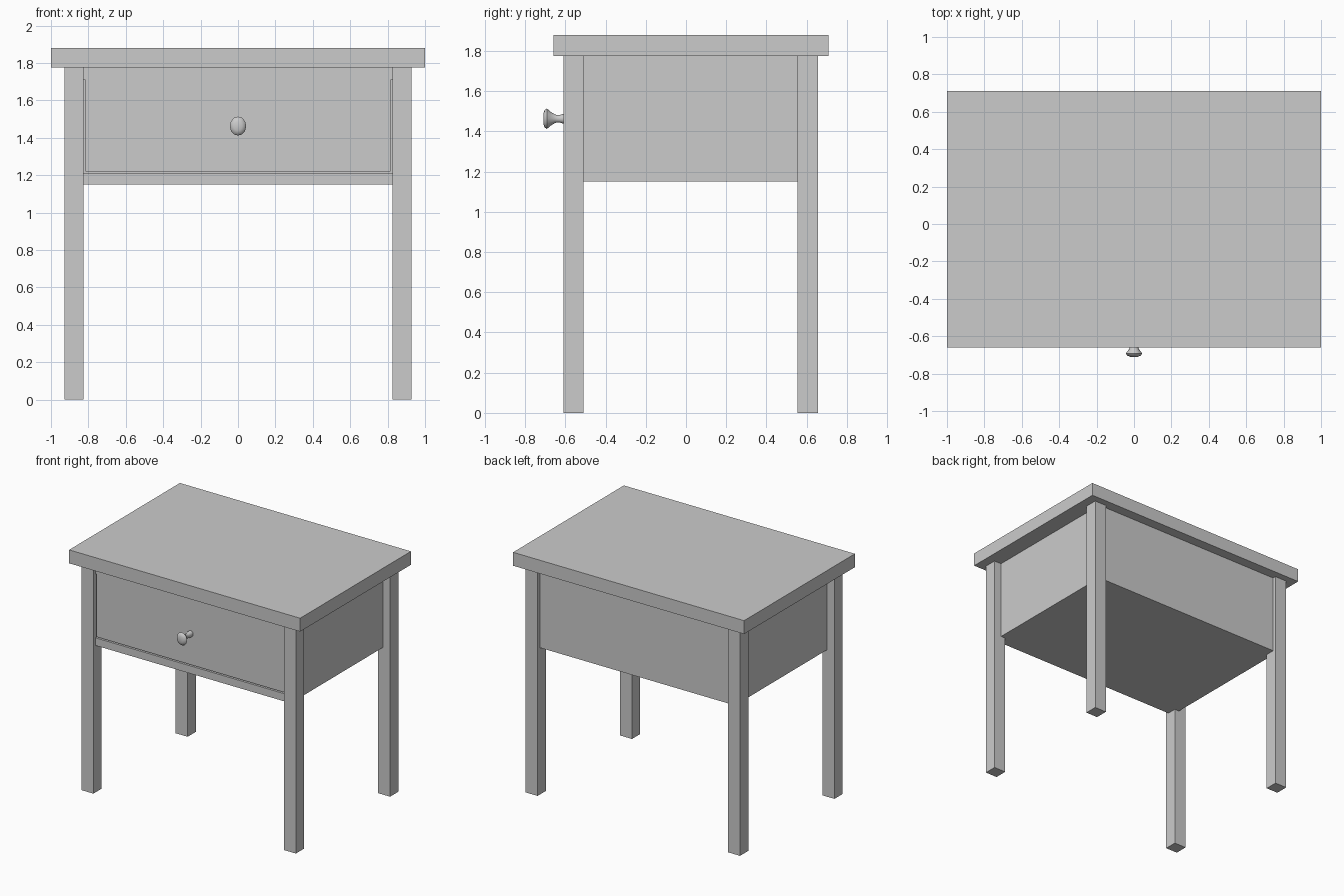
import bpy, bmesh, math

if "Cube" in bpy.data.objects:
    bpy.data.objects.remove(bpy.data.objects["Cube"])


def box(name, x0, x1, y0, y1, z0, z1):
    bm = bmesh.new()
    bmesh.ops.create_cube(bm, size=1)
    for v in bm.verts:
        v.co = (x1 if v.co.x > 0 else x0,
                y1 if v.co.y > 0 else y0,
                z1 if v.co.z > 0 else z0)
    return to_object(name, bm)


def to_object(name, bm):
    mesh = bpy.data.meshes.new(name)
    bm.to_mesh(mesh)
    bm.free()
    obj = bpy.data.objects.new(name, mesh)
    bpy.context.collection.objects.link(obj)
    return obj


# Table top
box("table_top", -1, 1, -0.66, 0.71, 1.775, 1.88)

# Four square legs
for side, s in (("left", -1), ("right", 1)):
    xs = sorted((s * 0.825, s * 0.928))
    box(f"front_leg_{side}", *xs, -0.61, -0.51, 0, 1.775)
    box(f"back_leg_{side}", *xs, 0.555, 0.657, 0, 1.775)

# Case, set slightly inside the leg faces
box("case_body", -0.865, 0.865, -0.56, 0.63, 1.15, 1.775)

# Drawer front with narrow gaps, between two rails
FRONT = -0.585
box("lower_rail", -0.825, 0.825, FRONT, -0.56, 1.15, 1.21)
box("drawer_front", -0.815, 0.815, FRONT, -0.56, 1.22, 1.71)
box("upper_rail", -0.825, 0.825, FRONT, -0.56, 1.71, 1.775)

# Turned knob: (y, radius) profile, slightly narrower than tall
profile = [(-0.58, 0.025), (-0.61, 0.024), (-0.628, 0.019), (-0.65, 0.02),
           (-0.675, 0.036), (-0.692, 0.051), (-0.703, 0.043), (-0.71, 0.025)]
SIDES = 12
bm = bmesh.new()
rings = []
for y, r in profile:
    rings.append([bm.verts.new((0.86 * r * math.cos(a), y, 1.463 + r * math.sin(a)))
                  for a in (2 * math.pi * i / SIDES for i in range(SIDES))])
for a, b in zip(rings, rings[1:]):
    for i in range(SIDES):
        j = (i + 1) % SIDES
        bm.faces.new((a[i], a[j], b[j], b[i]))
bm.faces.new(rings[0])
bm.faces.new(rings[-1])
bmesh.ops.recalc_face_normals(bm, faces=bm.faces)
knob = to_object("drawer_knob", bm)
bpy.context.view_layer.objects.active = knob
knob.select_set(True)
bpy.ops.object.shade_smooth_by_angle(angle=math.radians(50))
